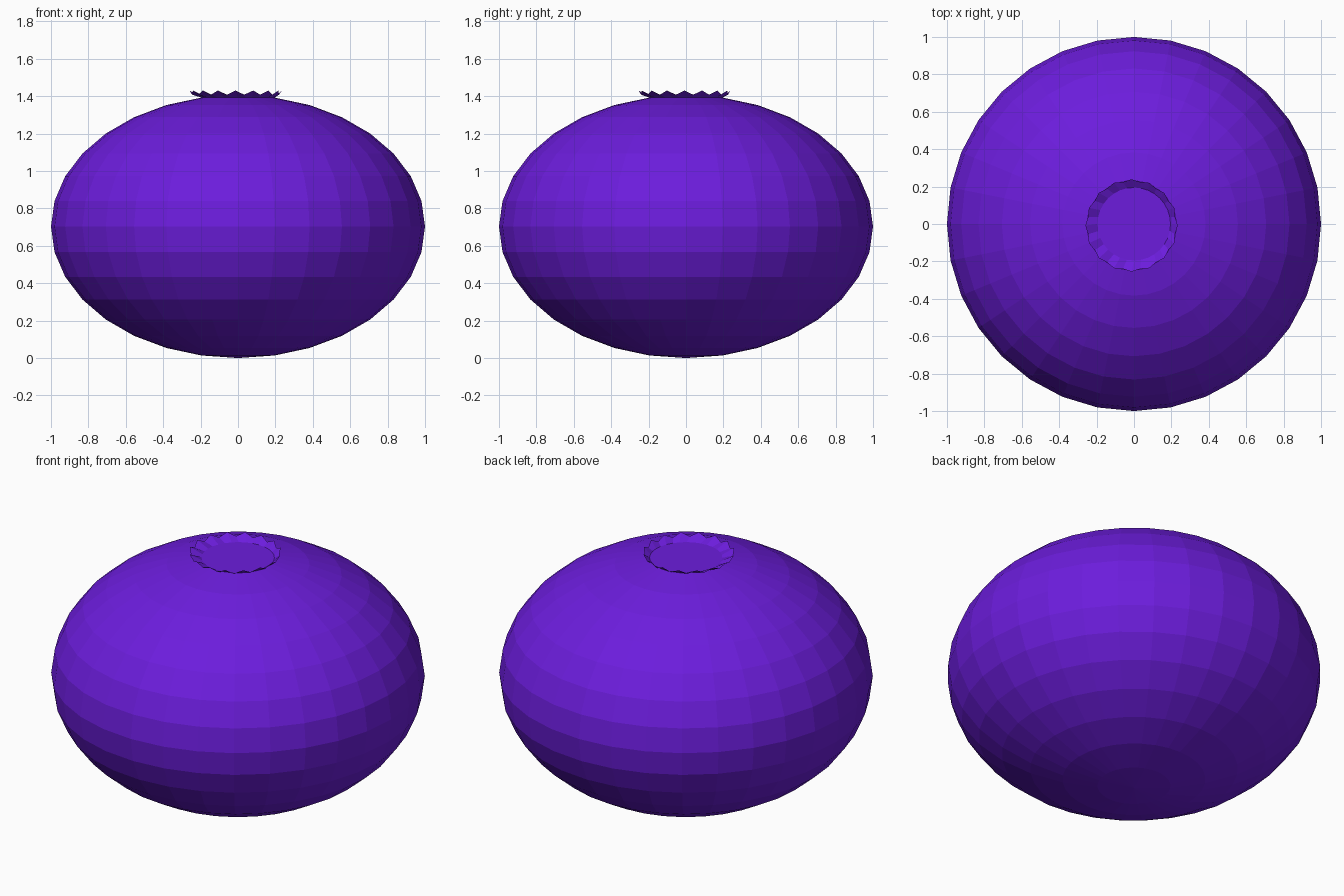
import bpy, bmesh
from math import sin, cos, pi

if "Cube" in bpy.data.objects:
    bpy.data.objects.remove(bpy.data.objects["Cube"])

SIDES, RINGS = 32, 16
MID, RZ = 0.703, 0.703

mat = bpy.data.materials.new("berry_purple")
mat.diffuse_color = (0.15, 0.012, 0.72, 1)
mat.use_nodes = True
mat.node_tree.nodes["Principled BSDF"].inputs["Base Color"].default_value = mat.diffuse_color


def make_object(name, bm):
    mesh = bpy.data.meshes.new(name)
    bm.to_mesh(mesh)
    bm.free()
    mesh.materials.append(mat)
    obj = bpy.data.objects.new(name, mesh)
    bpy.context.collection.objects.link(obj)
    return obj


# Berry body: squashed faceted sphere with a flat top cap
bm = bmesh.new()
bmesh.ops.create_uvsphere(bm, u_segments=SIDES, v_segments=RINGS, radius=1)
pole = max(bm.verts, key=lambda v: v.co.z)
bmesh.ops.dissolve_verts(bm, verts=[pole])
for v in bm.verts:
    v.co.z = MID + RZ * v.co.z
make_object("berry_body", bm)

# Crown: flared zigzag collar around the flat cap
bm = bmesh.new()
r0 = sin(pi / RINGS)
z0 = MID + RZ * cos(pi / RINGS)
inner, outer = [], []
for i in range(SIDES):
    a = 2 * pi * i / SIDES
    tooth = i % 2 == 0
    r = 0.247 if tooth else 0.237
    z = 1.43 if tooth else 1.408
    inner.append(bm.verts.new((r0 * cos(a), r0 * sin(a), z0)))
    outer.append(bm.verts.new((-0.013 + r * cos(a), -0.008 + r * sin(a), z)))
for i in range(SIDES):
    j = (i + 1) % SIDES
    bm.faces.new((inner[i], inner[j], outer[j], outer[i]))
bmesh.ops.recalc_face_normals(bm, faces=bm.faces)
make_object("berry_crown", bm)
